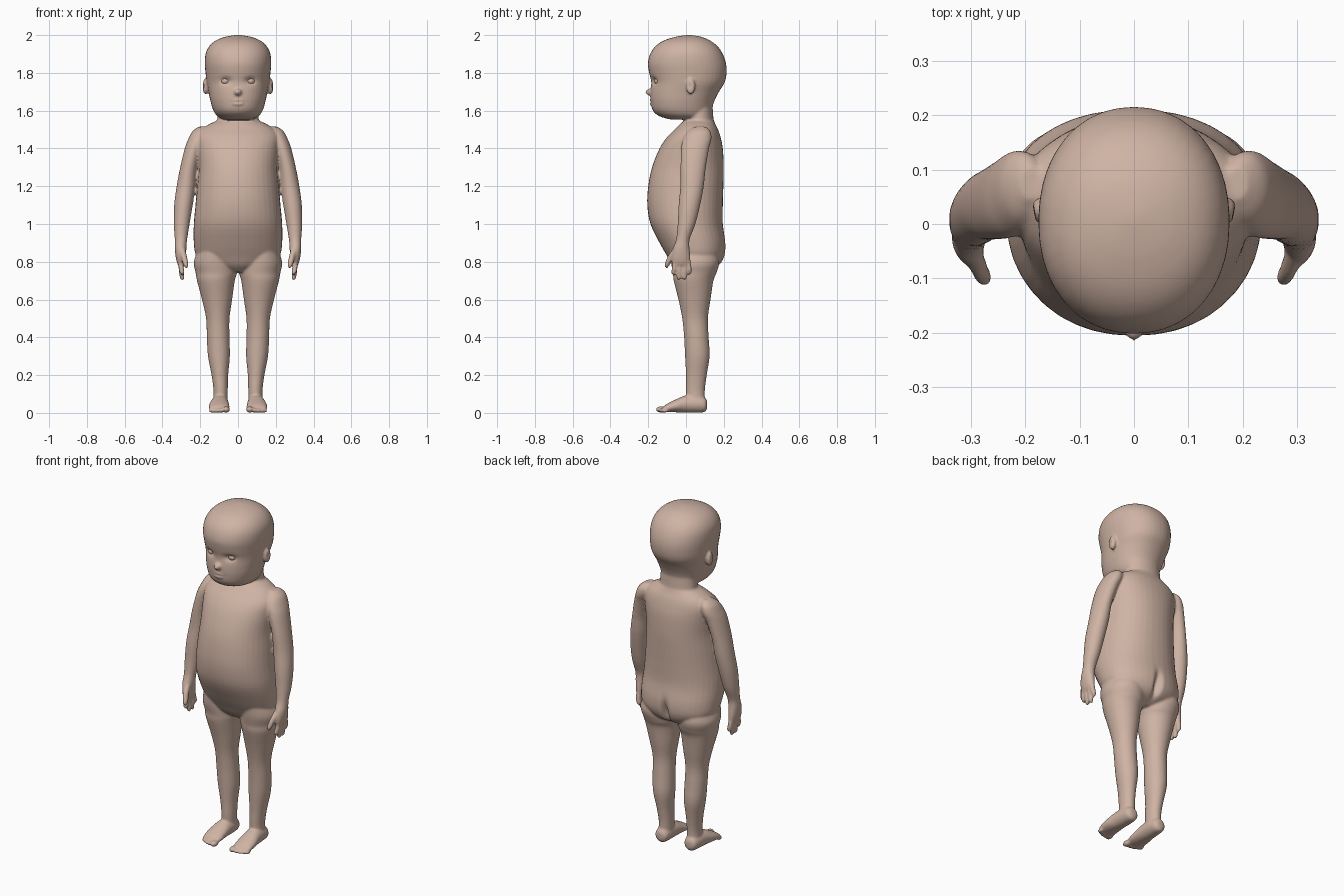
import bpy, bmesh, math
from mathutils import Vector, Matrix

skin = bpy.data.materials.new("skin")
skin.diffuse_color = (0.62, 0.45, 0.37, 1)
bm = bmesh.new()


def spline(a, b, c, d, t):
    return [0.5 * (2 * q + (r - p) * t + (2 * p - 5 * q + 4 * r - s) * t * t
                   + (3 * q - p - 3 * r + s) * t ** 3) for p, q, r, s in zip(a, b, c, d)]


def loft(rings, axis="z", side=1, power=2.0, n=40, steps=4):
    """Closed smooth skin through rings (t, c1, c2, r1, r2) along an axis."""
    rows = []
    last = len(rings) - 1
    for i in range(last):
        p = [rings[max(0, min(last, i + k))] for k in (-1, 0, 1, 2)]
        rows += [spline(*p, j / steps) for j in range(steps)]
    rows.append(rings[-1])
    loops = []
    for t, c1, c2, r1, r2 in rows:
        loop = []
        for k in range(n):
            a = math.tau * k / n
            u, v = math.cos(a), math.sin(a)
            u = c1 + max(r1, .002) * math.copysign(abs(u) ** (2 / power), u)
            v = c2 + max(r2, .002) * math.copysign(abs(v) ** (2 / power), v)
            loop.append(bm.verts.new((side * u, v, t) if axis == "z" else (side * u, t, v)))
        loops.append(loop)
    faces = [bm.faces.new((a[k], a[(k + 1) % n], b[(k + 1) % n], b[k]))
             for a, b in zip(loops, loops[1:]) for k in range(n)]
    faces += [bm.faces.new(loops[0]), bm.faces.new(loops[-1])]
    bmesh.ops.recalc_face_normals(bm, faces=faces)


def upright(rows, cx=0, **kw):
    """Rows are (z, half width, front y, back y) with a fixed centre x."""
    loft([(z, cx, (f + b) / 2, w, (b - f) / 2) for z, w, f, b in rows], **kw)


def ball(target, centre, size):
    m = Matrix.Translation(centre) @ Matrix.Diagonal((*size, 1))
    bmesh.ops.create_uvsphere(target, u_segments=24, v_segments=16, radius=1, matrix=m)


# head
upright([(1.553, .07, -.08, .10), (1.57, .108, -.14, .125), (1.6, .13, -.175, .135),
         (1.65, .146, -.187, .15), (1.7, .156, -.188, .175), (1.75, .166, -.184, .205),
         (1.8, .172, -.195, .215), (1.85, .176, -.202, .212), (1.9, .172, -.19, .195),
         (1.94, .153, -.163, .168), (1.97, .12, -.12, .13), (1.99, .072, -.06, .085),
         (2.0, .015, .0, .03)], power=2.15)
ball(bm, (0, -.188, 1.698), (.02, .027, .018))
ball(bm, (0, -.18, 1.645), (.035, .015, .018))
# neck and torso
upright([(1.46, .13, -.02, .16), (1.54, .112, -.005, .147), (1.64, .105, -.01, .14)])
upright([(.745, .06, -.03, .11), (.78, .16, -.07, .175), (.83, .22, -.10, .205),
         (.9, .234, -.14, .21), (1.0, .234, -.188, .195), (1.1, .225, -.205, .195),
         (1.2, .216, -.2, .198), (1.3, .208, -.18, .2), (1.4, .215, -.14, .195),
         (1.46, .218, -.10, .183), (1.5, .195, -.06, .17), (1.53, .15, -.03, .155),
         (1.555, .09, .0, .145)], power=2.15)

for s in (1, -1):
    # ear
    ball(bm, (s * .172, .025, 1.728), (.018, .024, .042))
    # arm and palm: z, centre x, centre y, half sizes
    loft([(1.515, .19, .075, .02, .03), (1.49, .202, .07, .04, .06), (1.45, .215, .06, .048, .075),
          (1.4, .234, .048, .048, .074), (1.3, .26, .038, .046, .067),
          (1.2, .275, .032, .05, .062), (1.1, .289, .018, .049, .057),
          (1.0, .298, .003, .042, .047), (.92, .302, -.016, .033, .036),
          (.87, .304, -.025, .031, .044), (.82, .303, -.026, .026, .05),
          (.785, .301, -.024, .018, .048), (.775, .30, -.024, .008, .04)], side=s)
    # fingers and thumb
    for y, tip in ((-.062, .728), (-.035, .702), (-.007, .702), (.017, .73)):
        loft([(.82, .303, y * .8 - .005, .014, .013), (.77, .301, y, .0145, .0125),
              (tip + .014, .296, y * 1.08, .013, .012), (tip, .294, y * 1.08, .004, .004)],
             side=s, n=16)
    loft([(.875, .296, -.045, .016, .02), (.83, .286, -.078, .016, .019),
          (.785, .276, -.099, .0145, .0145), (.765, .273, -.103, .005, .005)], side=s, n=16)
    # leg
    loft([(.88, .125, .035, .08, .12), (.8, .123, .048, .111, .128), (.74, .115, .046, .109, .115),
          (.7, .117, .04, .1, .105), (.6, .111, .045, .08, .085), (.5, .107, .048, .062, .068),
          (.4, .105, .055, .06, .065), (.3, .101, .06, .058, .065), (.2, .096, .055, .044, .055),
          (.12, .092, .05, .038, .05), (.05, .093, .052, .038, .048)], side=s)
    # foot and toes
    loft([(.112, .095, .043, .015, .018), (.1, .095, .043, .036, .038), (.06, .095, .047, .044, .046),
          (0, .097, .047, .048, .046), (-.05, .1, .038, .054, .035), (-.09, .1, .029, .055, .025),
          (-.115, .1, .022, .05, .016), (-.122, .1, .02, .03, .01)], axis="y", side=s)
    for x, y, r in ((.062, -.132, .019), (.088, -.132, .0135), (.109, -.127, .0125),
                    (.127, -.119, .012), (.143, -.11, .0115)):
        ball(bm, (s * x, y, r * .95), (r, r * 1.5, r * .9))

me = bpy.data.meshes.new("body")
bm.to_mesh(me)
bm.free()
body = bpy.data.objects.new("body", me)
bpy.context.collection.objects.link(body)
me.materials.append(skin)

# fuse all parts into one smooth skin
rm = body.modifiers.new("fuse", "REMESH")
rm.mode = "VOXEL"
rm.voxel_size = .0065
sm = body.modifiers.new("soften", "SMOOTH")
sm.factor, sm.iterations = .5, 6
bpy.context.view_layer.objects.active = body
body.select_set(True)
for name in ("fuse", "soften"):
    bpy.ops.object.modifier_apply(modifier=name)

# pressed-in details: centre, radii, push
dents = [((s * .065, -.17, 1.757), (.028, .05, .018), (0, .016, 0)) for s in (1, -1)]
dents += [((s * .188, .02, 1.73), (.012, .012, .02), (-s * .008, 0, 0)) for s in (1, -1)]
dents += [((0, -.19, 1.645), (.03, .03, .007), (0, .008, 0)),
          ((0, .21, .83), (.02, .08, .065), (0, -.035, 0))]
for v in body.data.vertices:
    for c, r, push in dents:
        d = sum(((a - b) / k) ** 2 for a, b, k in zip(v.co, c, r))
        if d < 9:
            v.co += Vector(push) * math.exp(-d)
    v.co.z = max(v.co.z, 0)
body.data.shade_smooth()

# eyes
for s, name in ((1, "left_eye"), (-1, "right_eye")):
    eb = bmesh.new()
    ball(eb, (s * .065, -.143, 1.757), (.025, .025, .021))
    em = bpy.data.meshes.new(name)
    eb.to_mesh(em)
    eb.free()
    em.shade_smooth()
    em.materials.append(skin)
    bpy.context.collection.objects.link(bpy.data.objects.new(name, em))
